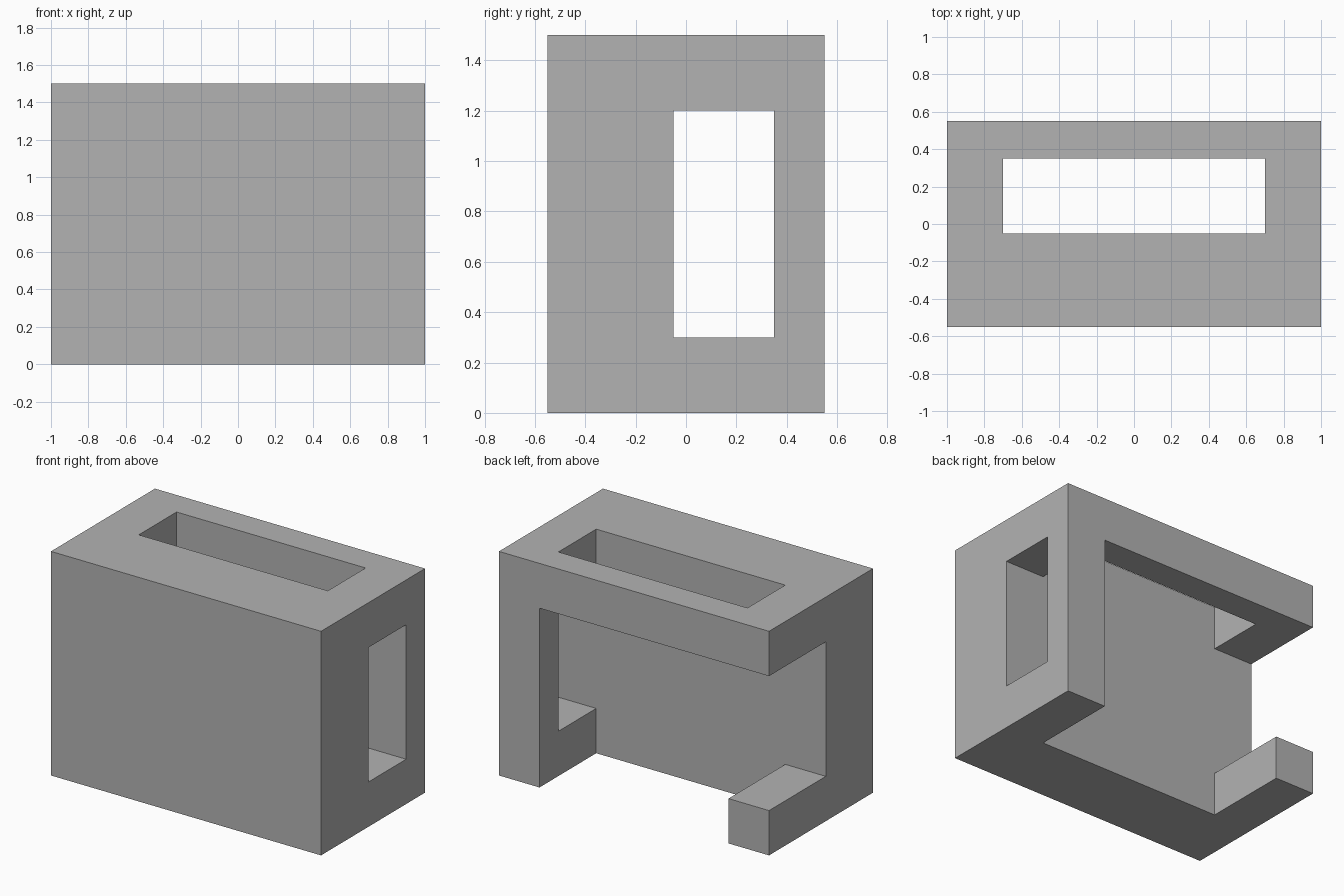
import bpy
import bmesh
from mathutils import Vector

cube = bpy.data.objects.get("Cube")
if cube:
    bpy.data.objects.remove(cube, do_unlink=True)

grey = bpy.data.materials.new("plain grey")
grey.use_nodes = True
colour = (0.45, 0.45, 0.45, 1)
grey.diffuse_color = colour
grey.node_tree.nodes["Principled BSDF"].inputs["Base Color"].default_value = colour


def box(name, low, high):
    """Box between two opposite corners."""
    low, high = Vector(low), Vector(high)
    mesh = bpy.data.meshes.new(name)
    bm = bmesh.new()
    bmesh.ops.create_cube(bm, size=1)
    for v in bm.verts:
        v.co = (low + high) / 2 + v.co * (high - low)
    bm.to_mesh(mesh)
    bm.free()
    mesh.materials.append(grey)
    obj = bpy.data.objects.new(name, mesh)
    bpy.context.collection.objects.link(obj)
    return obj


def cut(target, name, low, high):
    """Subtract a box from the target and discard the cutter."""
    cutter = box(name, low, high)
    cutter.hide_render = True
    mod = target.modifiers.new(name, "BOOLEAN")
    mod.operation = "DIFFERENCE"
    mod.solver = "EXACT"
    mod.object = cutter
    bpy.context.view_layer.objects.active = target
    bpy.ops.object.modifier_apply(modifier=mod.name)
    bpy.data.objects.remove(cutter, do_unlink=True)


# Solid outer block
W, D, H = 1, 0.55, 1.5           # half width, half depth, height
INNER, WALL, RIM = 0.7, -0.05, 0.35
SILL, LINTEL = 0.3, 1.2
OUT = 0.2                        # cutter overshoot
body = box("hollow_block", (-W, -D, 0), (W, D, H))

# Cavity open to the back and underneath
cut(body, "back_cavity", (-INNER, WALL, -OUT), (INNER, D + OUT, LINTEL))
# Slot through the top
cut(body, "top_slot", (-INNER, WALL, LINTEL - OUT), (INNER, RIM, H + OUT))
# Closed window on one side, gap running out to the back on the other
cut(body, "side_window", (INNER - OUT, WALL, SILL), (W + OUT, RIM, LINTEL))
cut(body, "side_gap", (-W - OUT, WALL, SILL), (OUT - INNER, D + OUT, LINTEL))

# Merge leftover coplanar faces
bm = bmesh.new()
bm.from_mesh(body.data)
bmesh.ops.remove_doubles(bm, verts=bm.verts, dist=0.0001)
bmesh.ops.dissolve_limit(bm, angle_limit=0.01, verts=bm.verts, edges=bm.edges)
bm.to_mesh(body.data)
bm.free()
